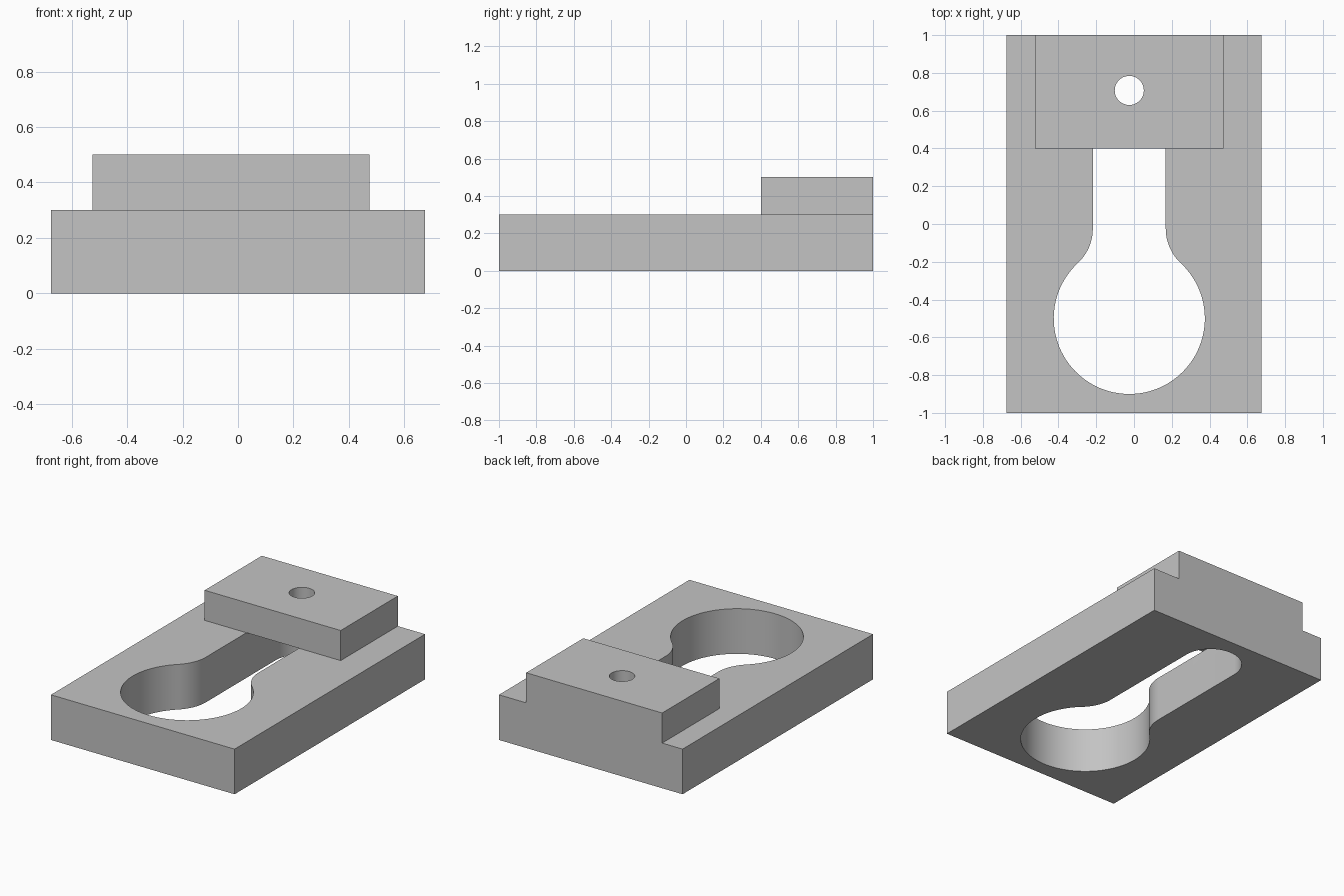
import bpy
import bmesh
from math import acos, cos, sin, pi, radians, sqrt

default = bpy.data.objects.get("Cube")
if default:
    bpy.data.objects.remove(default, do_unlink=True)

grey = bpy.data.materials.new("plain grey")
grey.use_nodes = True
grey.diffuse_color = (0.55, 0.55, 0.55, 1)
grey.node_tree.nodes["Principled BSDF"].inputs["Base Color"].default_value = grey.diffuse_color

AXIS = -0.025        # x of the slot and hole centreline
BASE_TOP, BLOCK_TOP = 0.3, 0.5
SLOT_R, SLOT_Y = 0.193, 0.707
BIG_R, BIG_Y = 0.4, -0.5
FILLET = 0.25


def prism(name, outline, z0, z1):
    """Extrude a flat outline from z0 to z1."""
    bm = bmesh.new()
    face = bm.faces.new([bm.verts.new((x, y, z0)) for x, y in outline])
    top = bmesh.ops.extrude_face_region(bm, geom=[face])["geom"]
    verts = [v for v in top if isinstance(v, bmesh.types.BMVert)]
    bmesh.ops.translate(bm, verts=verts, vec=(0, 0, z1 - z0))
    bmesh.ops.recalc_face_normals(bm, faces=bm.faces)
    mesh = bpy.data.meshes.new(name)
    bm.to_mesh(mesh)
    bm.free()
    mesh.materials.append(grey)
    obj = bpy.data.objects.new(name, mesh)
    bpy.context.collection.objects.link(obj)
    return obj


def rectangle(x0, x1, y0, y1):
    return [(x0, y0), (x1, y0), (x1, y1), (x0, y1)]


def arc(cx, cy, r, a0, a1, n):
    steps = [a0 + (a1 - a0) * i / n for i in range(n + 1)]
    return [(cx + r * cos(a), cy + r * sin(a)) for a in steps]


def combine(target, tool, operation):
    """Apply a boolean and discard the tool object."""
    tool.hide_render = True
    mod = target.modifiers.new(operation.lower(), "BOOLEAN")
    mod.operation, mod.solver, mod.object = operation, "EXACT", tool
    bpy.ops.object.select_all(action="DESELECT")
    bpy.context.view_layer.objects.active = target
    target.select_set(True)
    bpy.ops.object.modifier_apply(modifier=mod.name)
    bpy.data.objects.remove(tool, do_unlink=True)


# Keyhole outline: rounded slot end, fillets and large round opening
fillet_x = SLOT_R + FILLET
lean = acos(fillet_x / (BIG_R + FILLET))
fillet_y = BIG_Y + sqrt((BIG_R + FILLET) ** 2 - fillet_x ** 2)
keyhole = arc(AXIS, SLOT_Y, SLOT_R, 0, pi, 32)
keyhole += arc(AXIS - fillet_x, fillet_y, FILLET, 0, lean - pi / 2 - (pi / 2 - lean) + pi / 2 - lean, 12)[:1]
keyhole += arc(AXIS - fillet_x, fillet_y, FILLET, 0, -lean, 12)[1:]
keyhole += arc(AXIS, BIG_Y, BIG_R, pi - lean, 2 * pi + lean, 72)[1:]
keyhole += arc(AXIS + fillet_x, fillet_y, FILLET, pi + lean, pi, 12)[1:]

# Base plate with the keyhole cut right through
plate = prism("keyhole_plate", rectangle(-0.675, 0.675, -1, 1), 0, BASE_TOP)
combine(plate, prism("keyhole_cutter", keyhole, -0.1, BASE_TOP + 0.1), "DIFFERENCE")

# Raised block with a small round hole above the slot end
block = prism("raised_block", rectangle(AXIS - 0.5, AXIS + 0.5, 0.4, 1), BASE_TOP, BLOCK_TOP)
pin_hole = arc(AXIS, SLOT_Y, 0.077, 0, 2 * pi, 48)[:-1]
combine(block, prism("hole_cutter", pin_hole, 0.2, 0.6), "DIFFERENCE")

# Join into one solid with crisp edges
combine(plate, block, "UNION")
bpy.ops.object.shade_smooth_by_angle(angle=radians(30))
